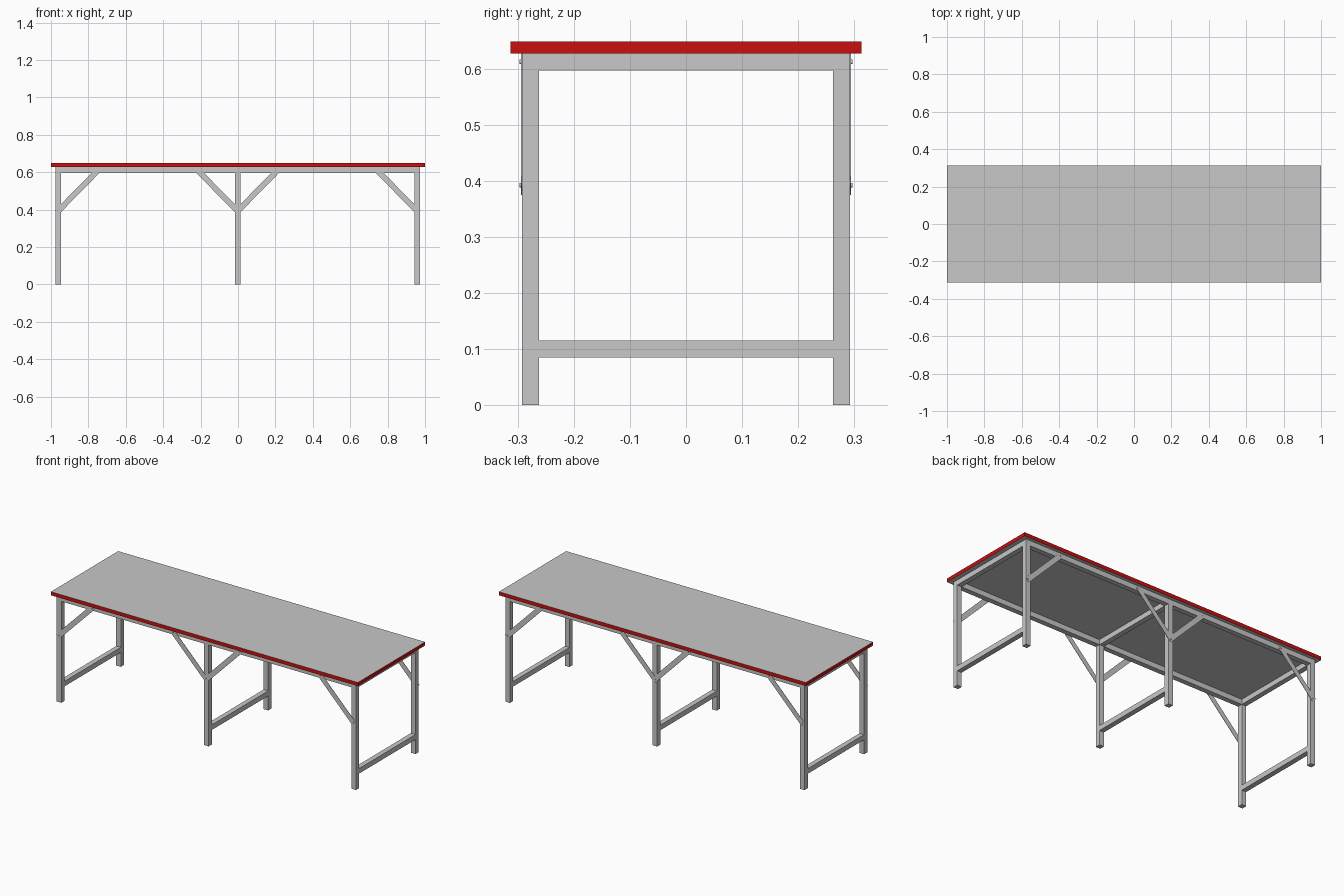
import bpy, math
from mathutils import Matrix, Vector

cube = bpy.data.objects.get("Cube")
if cube:
    bpy.data.objects.remove(cube, do_unlink=True)


def material(name, colour):
    mat = bpy.data.materials.new(name)
    mat.use_nodes = True
    mat.diffuse_color = colour
    mat.node_tree.nodes["Principled BSDF"].inputs["Base Color"].default_value = colour
    return mat


GREY = material("light_grey", (0.58, 0.58, 0.58, 1))
RED = material("red", (0.6, 0.005, 0.005, 1))


def box(name, x, y, z, mat=GREY):
    """Box between (low, high) limits on each axis."""
    bpy.ops.mesh.primitive_cube_add(size=1)
    obj = bpy.context.object
    obj.name = name
    limits = (x, y, z)
    size = [b - a for a, b in limits]
    centre = Vector([(a + b) / 2 for a, b in limits])
    obj.data.transform(Matrix.Diagonal((*size, 1)))
    obj.location = centre
    obj.data.materials.append(mat)
    return obj


TUBE = 0.03
OUT = 0.292            # outer face of the frame
IN = OUT - TUBE
RAIL_Z = (0.597, 0.627)
LEGS = {"right": -0.962, "middle": -0.002, "left": 0.958}

# Table top with a red edge band
top = box("table_top", (-1, 1), (-0.313, 0.313), (0.627, 0.648))
top.data.materials.append(RED)
for face in top.data.polygons:
    face.material_index = 0 if abs(face.normal.z) > 0.5 else 1

# Long rails under the top
for side, s in (("front", -1), ("back", 1)):
    y = sorted((s * IN, s * OUT))
    box(side + "_rail", (LEGS["right"] - TUBE / 2, LEGS["left"] + TUBE / 2), y, RAIL_Z)

# Leg frames: two legs, a top cross rail and a low stretcher
for name, cx in LEGS.items():
    x = (cx - TUBE / 2, cx + TUBE / 2)
    for side, s in (("front", -1), ("back", 1)):
        box(f"{name}_{side}_leg", x, sorted((s * IN, s * OUT)), (0, RAIL_Z[0]))
    box(name + "_cross_rail", x, (-IN, IN), RAIL_Z)
    box(name + "_stretcher", x, (-IN, IN), (0.085, 0.115))


# Flat diagonal braces bolted to the outside of legs and rails
def brace(name, cx, direction, s):
    low, high, reach = 0.392, 0.612, 0.216
    run = Vector((direction * reach, high - low))
    length = run.length + 0.02
    face_y = s * (OUT + 0.0015)
    plate = box(name, (-length / 2, length / 2), (-0.001, 0.001), (-0.015, 0.015))
    plate.location = (cx + run.x / 2, face_y, (low + high) / 2)
    plate.rotation_euler.y = -math.atan2(run.y, run.x)
    for end, px, pz in (("lower", cx, low), ("upper", cx + run.x, high)):
        bpy.ops.mesh.primitive_cylinder_add(
            vertices=12, radius=0.004, depth=0.003,
            location=(px, s * (OUT + 0.0035), pz), rotation=(math.pi / 2, 0, 0))
        bolt = bpy.context.object
        bolt.name = f"{name}_{end}_bolt"
        bolt.data.materials.append(GREY)


for side, s in (("front", -1), ("back", 1)):
    brace(f"right_{side}_brace", LEGS["right"], 1, s)
    brace(f"middle_right_{side}_brace", LEGS["middle"], -1, s)
    brace(f"middle_left_{side}_brace", LEGS["middle"], 1, s)
    brace(f"left_{side}_brace", LEGS["left"], -1, s)
